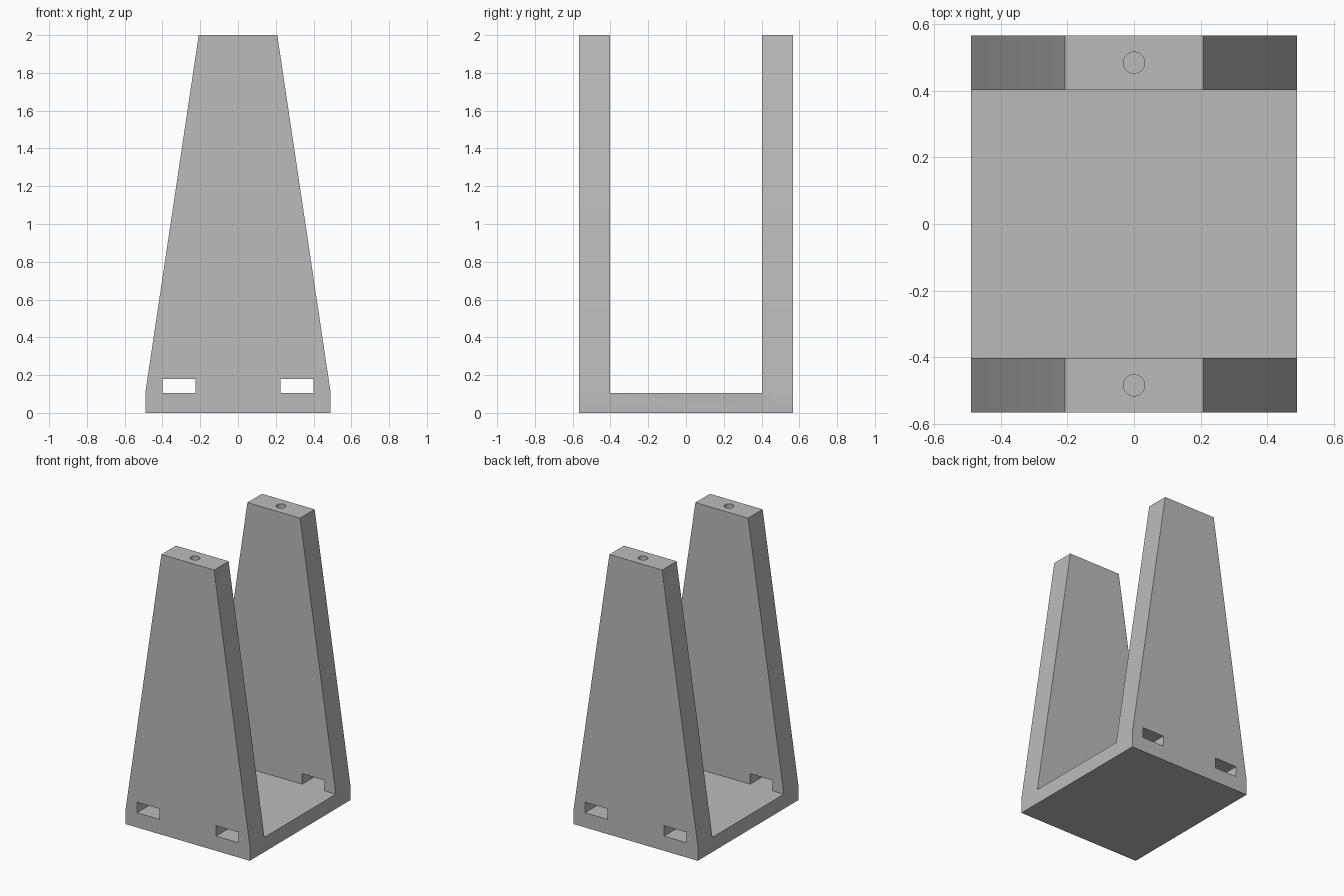
import bpy, bmesh, math
from mathutils import Matrix

if "Cube" in bpy.data.objects:
    bpy.data.objects.remove(bpy.data.objects["Cube"])

grey = bpy.data.materials.new("plain grey")
grey.diffuse_color = (0.5, 0.5, 0.5, 1)
grey.use_nodes = True
grey.node_tree.nodes["Principled BSDF"].inputs["Base Color"].default_value = grey.diffuse_color


def make_object(name, bm):
    bmesh.ops.recalc_face_normals(bm, faces=bm.faces[:])
    mesh = bpy.data.meshes.new(name)
    bm.to_mesh(mesh)
    bm.free()
    mesh.materials.append(grey)
    obj = bpy.data.objects.new(name, mesh)
    bpy.context.collection.objects.link(obj)
    return obj


def box(name, x0, x1, y0, y1, z0, z1):
    bm = bmesh.new()
    place = Matrix.Translation(((x0 + x1) / 2, (y0 + y1) / 2, (z0 + z1) / 2))
    size = Matrix.Diagonal((x1 - x0, y1 - y0, z1 - z0, 1))
    bmesh.ops.create_cube(bm, size=1, matrix=place @ size)
    return make_object(name, bm)


def cylinder(name, y, z0, z1, radius):
    bm = bmesh.new()
    bmesh.ops.create_cone(bm, cap_ends=True, segments=32, radius1=radius, radius2=radius,
                          depth=z1 - z0, matrix=Matrix.Translation((0, y, (z0 + z1) / 2)))
    return make_object(name, bm)


def cut(target, cutter):
    mod = target.modifiers.new("cut", 'BOOLEAN')
    mod.operation = 'DIFFERENCE'
    mod.solver = 'EXACT'
    mod.object = cutter
    bpy.context.view_layer.objects.active = target
    bpy.ops.object.modifier_apply(modifier=mod.name)
    bpy.data.objects.remove(cutter)


HALF_DEPTH, INNER, FLOOR = 0.567, 0.403, 0.105

# Tapered block extruded from front to back
outline = [(-0.49, 0), (0.49, 0), (0.49, 0.11), (0.208, 2), (-0.208, 2), (-0.49, 0.11)]
bm = bmesh.new()
front = bm.faces.new([bm.verts.new((x, -HALF_DEPTH, z)) for x, z in outline])
extruded = bmesh.ops.extrude_face_region(bm, geom=[front], use_keep_orig=True)
back = [g for g in extruded["geom"] if isinstance(g, bmesh.types.BMVert)]
bmesh.ops.translate(bm, verts=back, vec=(0, 2 * HALF_DEPTH, 0))
stand = make_object("upright_stand", bm)

# Open space between the two uprights
cut(stand, box("gap_cutter", -1, 1, -INNER, INNER, FLOOR, 3))

for side in (-1, 1):
    # Strap slots level with the base, through both uprights
    x = side * 0.312
    cut(stand, box("slot_cutter", x - 0.088, x + 0.088, -1, 1, FLOOR, 0.18))
    # Screw hole in the top of each upright
    cut(stand, cylinder("hole_cutter", side * 0.485, 1.7, 2.1, 0.032))

# Smooth round holes, sharp edges elsewhere
bpy.ops.object.select_all(action='DESELECT')
stand.select_set(True)
bpy.context.view_layer.objects.active = stand
bpy.ops.object.shade_smooth_by_angle(angle=math.radians(30))
